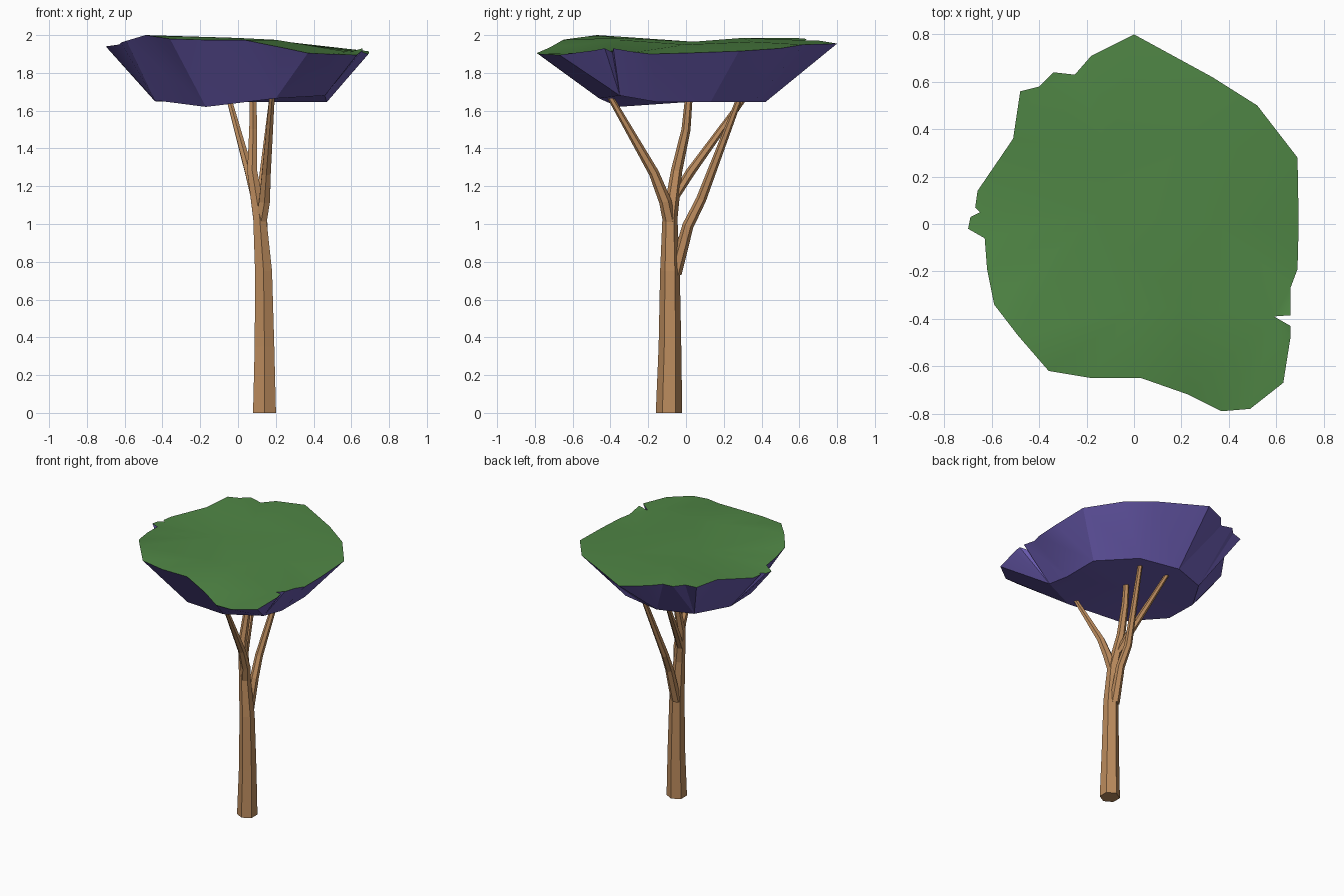
import bpy, bmesh, math
from mathutils import Vector
from mathutils.geometry import delaunay_2d_cdt

cube = bpy.data.objects.get("Cube")
if cube:
    bpy.data.objects.remove(cube, do_unlink=True)


def material(name, rgb):
    mat = bpy.data.materials.new(name)
    mat.use_nodes = True
    color = (*rgb, 1.0)
    mat.diffuse_color = color
    mat.node_tree.nodes["Principled BSDF"].inputs["Base Color"].default_value = color
    return mat


bark = material("warm_brown_bark", (0.50, 0.26, 0.11))
leaf_top = material("leaf_green", (0.08, 0.24, 0.06))
leaf_under = material("violet_underside", (0.15, 0.11, 0.45))


def finish(bm, name, materials):
    bmesh.ops.recalc_face_normals(bm, faces=bm.faces)
    mesh = bpy.data.meshes.new(name)
    bm.to_mesh(mesh)
    bm.free()
    for mat in materials:
        mesh.materials.append(mat)
    obj = bpy.data.objects.new(name, mesh)
    bpy.context.collection.objects.link(obj)
    return obj


def limb(name, path, sides=6):
    """Tapered flat-sided tube through (x, y, z, radius) stations."""
    bm = bmesh.new()
    points = [Vector(p[:3]) for p in path]
    up = Vector((0, 0, 1))
    rings = []
    for i, point in enumerate(points):
        after = points[min(i + 1, len(points) - 1)]
        tangent = up if i == 0 else (after - points[i - 1]).normalized()
        turn = up.rotation_difference(tangent)
        ring = []
        for k in range(sides):
            a = math.pi / 2 + math.tau * k / sides
            offset = turn @ Vector((math.cos(a), math.sin(a), 0))
            ring.append(bm.verts.new(point + offset * path[i][3]))
        rings.append(ring)
    for low, high in zip(rings, rings[1:]):
        for k in range(sides):
            n = (k + 1) % sides
            bm.faces.new((low[k], low[n], high[n], high[k]))
    bm.faces.new(rings[0])
    bm.faces.new(rings[-1])
    return finish(bm, name, [bark])


# Trunk running up into the central branch
limb("trunk", [(.14, -.09, 0, .07), (.14, -.085, .35, .06), (.135, -.085, .75, .052),
               (.115, -.085, 1.03, .04), (.075, -.05, 1.28, .03),
               (.08, 0, 1.5, .024), (.08, .015, 1.67, .02)])

# Side branches
limb("front_branch", [(.12, -.085, 1.0, .035), (.14, -.11, 1.12, .033),
                      (.15, -.17, 1.27, .027), (.18, -.4, 1.67, .016)])
limb("rear_upper_branch", [(.09, -.06, 1.14, .026), (.06, .02, 1.27, .025),
                           (-.05, .31, 1.67, .015)])
limb("rear_lower_branch", [(.125, -.06, .73, .036), (.13, .01, .99, .03),
                           (.12, .08, 1.13, .027), (.18, .285, 1.67, .016)])

# Canopy: ragged rim, gently creased top, smaller base
rim = [(.69, .28, 1.915), (.52, .5, 1.93), (.33, .62, 1.95), (0, .8, 1.955),
       (-.18, .71, 1.97), (-.25, .63, 1.97), (-.34, .64, 1.98), (-.4, .58, 1.985),
       (-.48, .56, 1.98), (-.51, .36, 1.97), (-.66, .14, 1.94), (-.67, .07, 1.94),
       (-.65, .05, 1.94), (-.69, .03, 1.94), (-.7, -.02, 1.94), (-.63, -.06, 1.95),
       (-.62, -.19, 1.96), (-.59, -.34, 1.97), (-.49, -.47, 2), (-.36, -.62, 1.98),
       (-.18, -.65, 1.975), (.03, -.65, 1.975), (.23, -.72, 1.935), (.37, -.79, 1.905),
       (.49, -.78, 1.9), (.63, -.67, 1.895), (.66, -.48, 1.92), (.66, -.43, 1.93),
       (.59, -.39, 1.91), (.66, -.385, 1.93), (.66, -.27, 1.91), (.69, -.19, 1.9),
       (.695, 0, 1.905)]
creases = [(-.1, .3, 1.985), (-.15, .04, 1.965), (0, -.36, 1.985),
           (.2, -.35, 1.975), (.35, 0, 1.95), (.25, .35, 1.965)]
base = [(.47, .13, 1.645), (.25, .36, 1.645), (-.05, .42, 1.645), (-.3, .33, 1.645),
        (-.44, .1, 1.65), (-.44, -.15, 1.655), (-.17, -.36, 1.62),
        (.2, -.46, 1.665), (.46, -.35, 1.68), (.47, -.15, 1.645)]


def angle(p):
    return math.atan2(p[1], p[0])


def nearest_base(p):
    def gap(j):
        d = angle(p) - angle(base[j])
        return abs(math.atan2(math.sin(d), math.cos(d)))
    return min(range(len(base)), key=gap)


bm = bmesh.new()
top_points = rim + creases
top = [bm.verts.new(p) for p in top_points]
low = [bm.verts.new(p) for p in base]
count = len(rim)

# Green top
flat = [Vector(p[:2]) for p in top_points]
loop = [(i, (i + 1) % count) for i in range(count)]
result = delaunay_2d_cdt(flat, loop, [list(range(count))], 1, 1e-5)
source = [ids[0] for ids in result[3]]
for tri in result[2]:
    bm.faces.new([top[source[i]] for i in tri])

# Sloping violet sides, each rim point joined to its closest base corner
for i, n in loop:
    a, b = nearest_base(rim[i]), nearest_base(rim[n])
    steps = (b - a) % len(base)
    if steps > len(base) // 2:
        steps, b = 0, a
    if steps == 0:
        bm.faces.new((top[i], top[n], low[a])).material_index = 1
    else:
        first = (a + 1) % len(base)
        bm.faces.new((top[i], top[n], low[first], low[a])).material_index = 1
        for s in range(1, steps):
            j, k = (a + s) % len(base), (a + s + 1) % len(base)
            bm.faces.new((top[n], low[k], low[j])).material_index = 1

# Violet underside
center = bm.verts.new((0, 0, 1.645))
for j in range(len(base)):
    bm.faces.new((low[j], low[(j + 1) % len(base)], center)).material_index = 1

canopy = finish(bm, "canopy", [leaf_top, leaf_under])
bpy.context.view_layer.objects.active = canopy
canopy.select_set(True)
bpy.ops.object.shade_smooth_by_angle(angle=math.radians(25))
